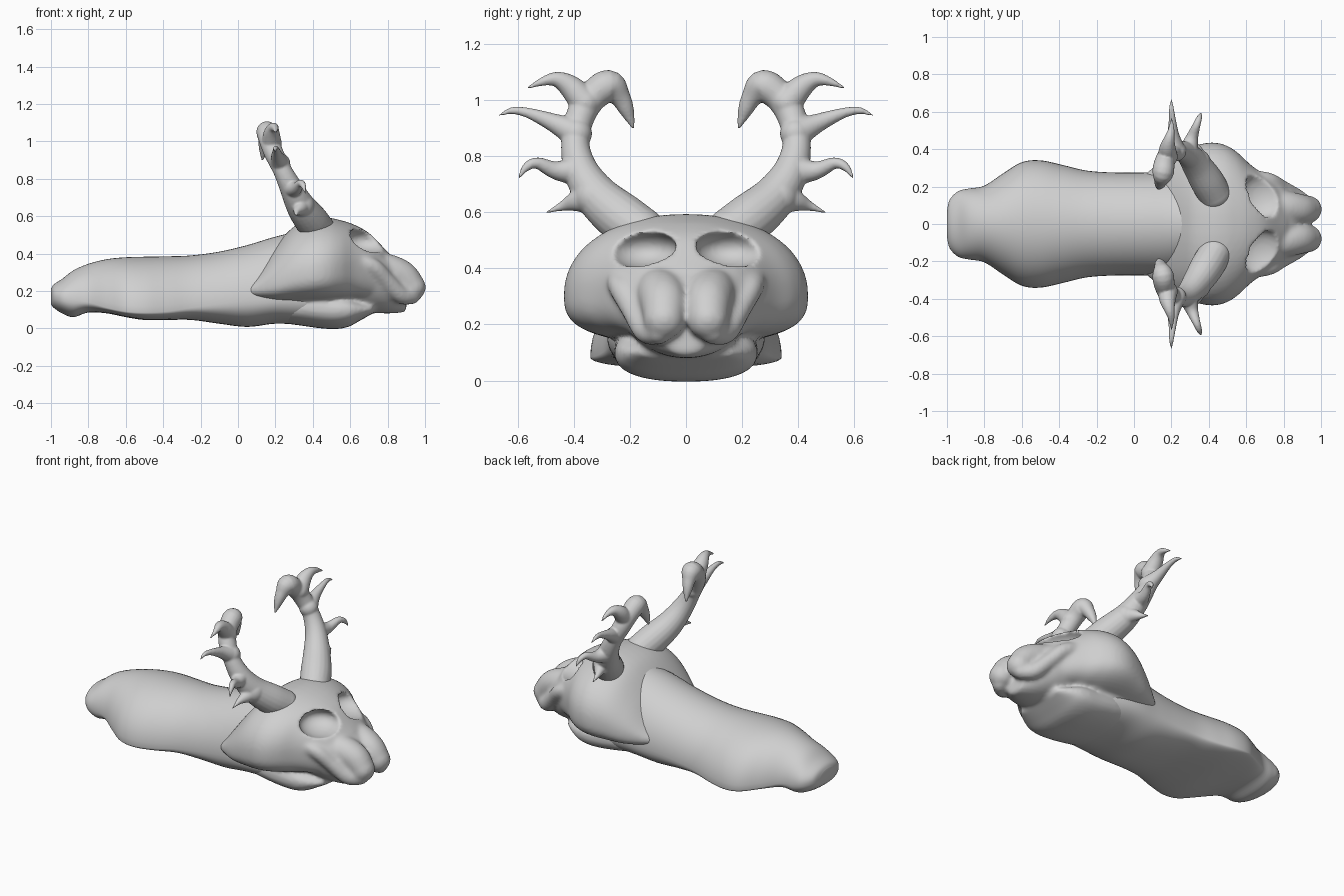
import bpy, bmesh, math
from mathutils import Vector, Matrix

if "Cube" in bpy.data.objects:
    bpy.data.objects.remove(bpy.data.objects["Cube"])

grey = bpy.data.materials.new("light grey clay")
grey.diffuse_color = (0.63, 0.63, 0.63, 1)
grey.use_nodes = True
grey.node_tree.nodes["Principled BSDF"].inputs["Base Color"].default_value = grey.diffuse_color


def spline(pts, n=5):
    """Catmull-Rom through tuples of any length."""
    out = []
    for i in range(len(pts) - 1):
        p0, p1, p2, p3 = pts[max(i - 1, 0)], pts[i], pts[i + 1], pts[min(i + 2, len(pts) - 1)]
        for k in range(n):
            t = k / n
            out.append([0.5 * (2 * b + (c - a) * t + (2 * a - 5 * b + 4 * c - d) * t * t
                               + (3 * b - a - 3 * c + d) * t ** 3)
                        for a, b, c, d in zip(p0, p1, p2, p3)])
    return out + [list(pts[-1])]


def skin(bm, rings):
    rows = [[bm.verts.new(p) for p in r] for r in rings]
    n = len(rows[0])
    faces = [bm.faces.new((a[i], a[(i + 1) % n], b[(i + 1) % n], b[i]))
             for a, b in zip(rows, rows[1:]) for i in range(n)]
    faces += [bm.faces.new(rows[0][::-1]), bm.faces.new(rows[-1])]
    bmesh.ops.recalc_face_normals(bm, faces=faces)


def loft(bm, stations, up=2.3, low=2.3, n=56):
    """Sections along x: (x, half width, bottom z, widest z, top z)."""
    rings = []
    for x, w, zb, zm, zt in spline(stations):
        ring = []
        for i in range(n):
            a = 2 * math.pi * i / n
            c, s = math.cos(a), math.sin(a)
            e = up if s > 0 else low
            y = w * math.copysign(abs(c) ** (2 / e), c)
            h = (zt - zm) if s > 0 else (zm - zb)
            ring.append((x, y, zm + h * math.copysign(abs(s) ** (2 / e), s)))
        rings.append(ring)
    skin(bm, rings)


def ball(bm, c, r, turn=0):
    m = Matrix.Translation(c) @ Matrix.Rotation(turn, 4, 'Z') @ Matrix.Diagonal((*r, 1))
    bmesh.ops.create_icosphere(bm, subdivisions=4, radius=1, matrix=m)


def tube(bm, pts, side=1, n=20):
    """Round-ended tapering tube through (x, y, z, radius)."""
    path = spline([(x, y * side, z, r) for x, y, z, r in pts])
    P = [Vector(p[:3]) for p in path]
    u, last, rings = None, None, []
    for i, p in enumerate(P):
        t = (P[min(i + 1, len(P) - 1)] - P[max(i - 1, 0)]).normalized()
        u = t.orthogonal().normalized() if u is None else last.rotation_difference(t) @ u
        last, v, r = t, t.cross(u), max(path[i][3], 0.003)
        rings.append([p + (u * math.cos(2 * math.pi * k / n) + v * math.sin(2 * math.pi * k / n)) * r
                      for k in range(n)])
    skin(bm, rings)
    for i in (0, -1):
        if path[i][3] > 0.02:
            ball(bm, P[i], [path[i][3]] * 3)


def finish(bm, name):
    me = bpy.data.meshes.new(name)
    bm.to_mesh(me)
    bm.free()
    me.materials.append(grey)
    for p in me.polygons:
        p.use_smooth = True
    ob = bpy.data.objects.new(name, me)
    bpy.context.collection.objects.link(ob)
    return ob


def fuse(ob, voxel, smooth, cutter=None):
    """Blend overlapping pieces into one skin, carve, soften, and apply."""
    m = ob.modifiers.new("fuse", 'REMESH')
    m.mode, m.voxel_size, m.use_smooth_shade = 'VOXEL', voxel, True
    if cutter:
        cutter.hide_render = True
        b = ob.modifiers.new("carve", 'BOOLEAN')
        b.operation, b.object, b.solver = 'DIFFERENCE', cutter, 'EXACT'
        m = ob.modifiers.new("refuse", 'REMESH')
        m.mode, m.voxel_size, m.use_smooth_shade = 'VOXEL', voxel, True
    s = ob.modifiers.new("soften", 'SMOOTH')
    s.factor, s.iterations = 0.5, smooth
    dg = bpy.context.evaluated_depsgraph_get()
    me = bpy.data.meshes.new_from_object(ob.evaluated_get(dg))
    ob.modifiers.clear()
    ob.data = me
    me.materials.clear()
    me.materials.append(grey)
    for p in me.polygons:
        p.use_smooth, p.material_index = True, 0
    if cutter:
        bpy.data.objects.remove(cutter)


# long slug-like body with a low wide flank and a blunt tail
bm = bmesh.new()
loft(bm, [(-1.0, .07, .13, .17, .21), (-.985, .13, .11, .17, .235), (-.94, .175, .08, .16, .265),
          (-.88, .19, .06, .15, .31), (-.8, .205, .085, .14, .345), (-.7, .27, .08, .11, .37),
          (-.6, .33, .06, .09, .38), (-.5, .34, .045, .085, .383), (-.38, .315, .045, .09, .385),
          (-.25, .285, .045, .11, .39), (-.1, .275, .025, .13, .41), (.05, .275, .008, .15, .445),
          (.2, .28, .025, .16, .49), (.35, .26, .02, .16, .52), (.5, .22, .02, .16, .5)], 2.0, 2.4)
finish(bm, "body")

# head: skull with bulging cheeks
bm = bmesh.new()
loft(bm, [(.04, .25, .17, .2, .23), (.1, .3, .15, .21, .3), (.2, .365, .135, .24, .44),
          (.3, .41, .135, .28, .545), (.4, .435, .14, .3, .588), (.48, .425, .145, .31, .592),
          (.55, .385, .15, .32, .578), (.62, .32, .15, .32, .555), (.7, .26, .14, .32, .51),
          (.78, .2, .14, .3, .43), (.82, .14, .15, .28, .39)], 2.15, 2.9)
# wide flat-topped beak
loft(bm, [(.5, .26, .1, .36, .42), (.64, .26, .09, .36, .415), (.72, .245, .083, .33, .41),
          (.8, .2, .08, .28, .395), (.86, .14, .083, .24, .35), (.9, .08, .09, .2, .29)], 2.6, 2.2)
# lower jaw
loft(bm, [(.15, .2, .04, .12, .2), (.3, .25, .02, .12, .2), (.48, .255, -.003, .1, .2),
          (.58, .25, .005, .1, .18), (.65, .22, .04, .1, .15), (.72, .17, .08, .1, .13)], 2.4, 2.4)
for s in (1, -1):
    # nostril lobes
    tube(bm, [(.7, .1, .325, .085), (.8, .09, .31, .088), (.88, .078, .275, .085),
              (.93, .078, .22, .074)], s)
    # flared lip ridges
    tube(bm, [(.62, .25, .365, .04), (.72, .23, .33, .045), (.79, .19, .26, .045),
              (.87, .14, .18, .048), (.93, .095, .175, .046)], s)
cut = bmesh.new()
for s in (1, -1):
    ball(cut, (.69, .155 * s, .47), (.13, .122, .07), s * .35)
head = finish(bm, "head")
fuse(head, .011, 5, finish(cut, "eye_socket_cutter"))

# branching antlers
BEAM = [(.43, .16, .53, .088), (.39, .23, .58, .09), (.335, .315, .655, .078), (.285, .375, .75, .062),
        (.235, .395, .85, .05), (.19, .377, .94, .052), (.165, .335, 1.01, .054),
        (.155, .275, 1.05, .058), (.145, .235, 1.01, .038), (.137, .21, .96, .026), (.13, .186, .895, .004)]
TINES = [
    [(.34, .33, .655, .07), (.33, .39, .64, .04), (.315, .44, .622, .018), (.31, .5, .598, .003)],
    [(.285, .375, .75, .06), (.31, .46, .748, .034), (.335, .53, .775, .021), (.35, .57, .76, .015),
     (.36, .597, .72, .003)],
    [(.225, .39, .88, .055), (.21, .47, .918, .034), (.205, .56, .953, .019), (.2, .62, .962, .013),
     (.2, .67, .943, .003)],
    [(.18, .36, .99, .054), (.18, .41, 1.045, .043), (.19, .46, 1.073, .028), (.2, .51, 1.066, .016),
     (.2, .57, 1.04, .003)]]
for s, name in ((1, "left_antler"), (-1, "right_antler")):
    bm = bmesh.new()
    for path in [BEAM] + TINES:
        tube(bm, path, s)
    fuse(finish(bm, name), .006, 6)
